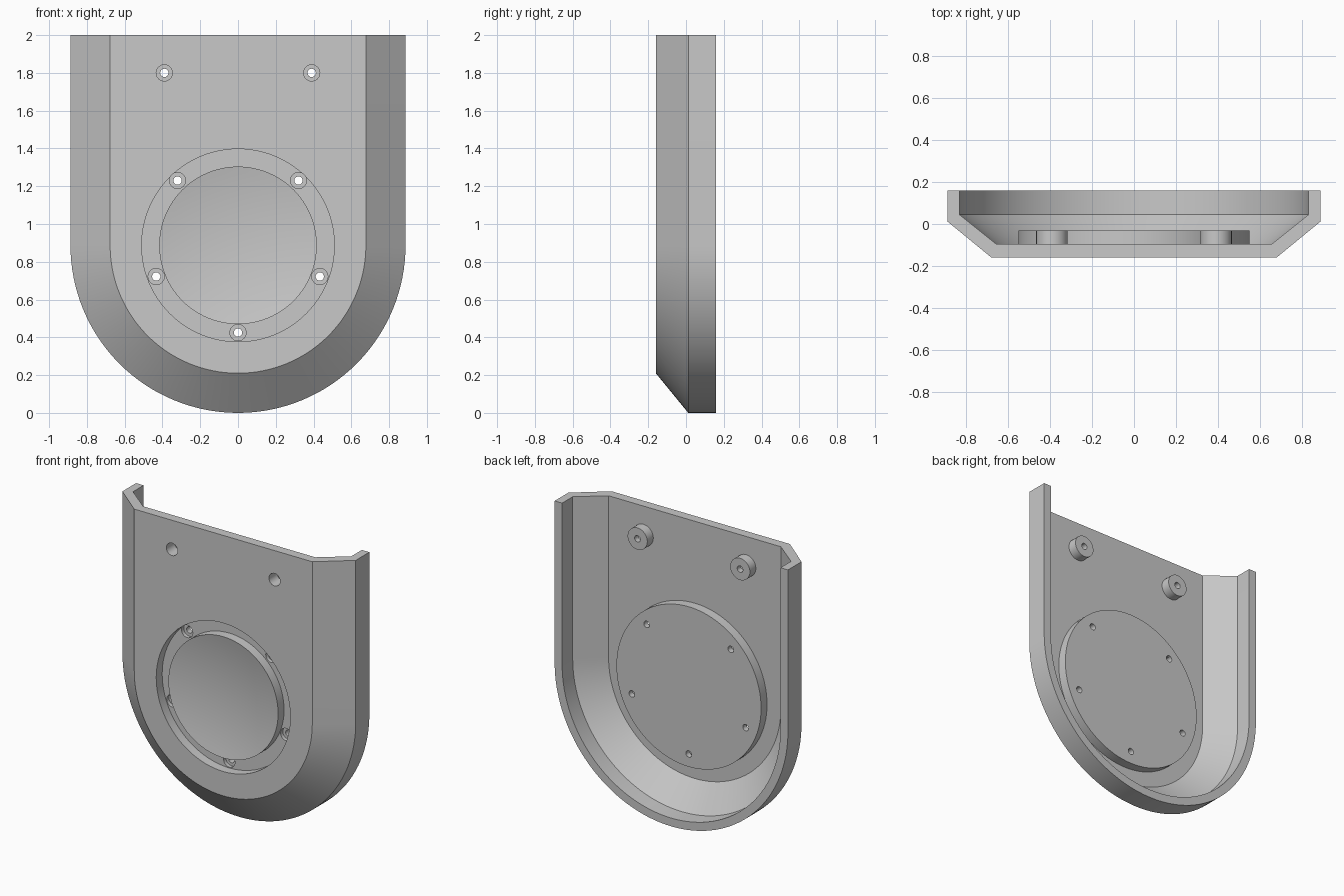
import bpy, bmesh
from math import pi, sin, cos, sqrt
from mathutils import Vector

cube = bpy.data.objects.get("Cube")
if cube:
    bpy.data.objects.remove(cube, do_unlink=True)

# Single plain grey
grey = bpy.data.materials.new("plain grey")
grey.use_nodes = True
colour = (0.58, 0.58, 0.58, 1)
grey.diffuse_color = colour
grey.node_tree.nodes["Principled BSDF"].inputs["Base Color"].default_value = colour

CENTRE_Z = 0.887
FRONT, INNER, PAD_BACK, BACK = -0.16, -0.095, -0.03, 0.16


def finish(name, bm):
    bmesh.ops.recalc_face_normals(bm, faces=bm.faces)
    mesh = bpy.data.meshes.new(name)
    bm.to_mesh(mesh)
    bm.free()
    mesh.materials.append(grey)
    obj = bpy.data.objects.new(name, mesh)
    bpy.context.collection.objects.link(obj)
    return obj


def lathe(name, profile, x, z, steps=32):
    """Revolve (radius, y) points around a front-to-back axis."""
    bm = bmesh.new()
    verts = [bm.verts.new((x + r, y, z)) for r, y in profile]
    edges = [bm.edges.new(pair) for pair in zip(verts, verts[1:])]
    bmesh.ops.spin(bm, geom=verts + edges, cent=(x, 0, z), axis=(0, 1, 0),
                   angle=2 * pi, steps=steps, use_duplicate=False)
    bmesh.ops.remove_doubles(bm, verts=bm.verts, dist=1e-5)
    return finish(name, bm)


def disc(name, radius, y0, y1, x, z, steps=32):
    return lathe(name, [(0, y0), (radius, y0), (radius, y1), (0, y1)], x, z, steps)


def combine(target, tool, operation):
    tool.hide_render = True
    mod = target.modifiers.new(operation.lower(), 'BOOLEAN')
    mod.object, mod.operation, mod.solver = tool, operation, 'EXACT'
    bpy.context.view_layer.objects.active = target
    bpy.ops.object.modifier_apply(modifier=mod.name)
    bpy.data.objects.remove(tool, do_unlink=True)


def u_outline(half_width, y, steps=64):
    """Straight sides with a half-round bottom."""
    arc = [Vector((-half_width * cos(pi * i / steps), y,
                   CENTRE_Z - half_width * sin(pi * i / steps)))
           for i in range(steps + 1)]
    return [Vector((-half_width, y, 2))] + arc + [Vector((half_width, y, 2))]


# Tray-shaped cover: outlines from the front face, over the rim, to the inside
section = [(0.677, FRONT), (0.887, 0.012), (0.887, BACK),
           (0.83, BACK), (0.83, 0.045), (0.655, INNER)]
bm = bmesh.new()
loops = [[bm.verts.new(p) for p in u_outline(w, y)] for w, y in section]
for a, b in zip(loops, loops[1:]):
    for i in range(len(a) - 1):
        bm.faces.new((a[i], a[i + 1], b[i + 1], b[i]))
bm.faces.new(loops[0])
bm.faces.new(loops[-1])
bm.faces.new([l[0] for l in loops] + [l[-1] for l in reversed(loops)])
cover = finish("cover", bm)

# Round pad and two mounting bosses on the inside
combine(cover, disc("round_pad", 0.55, -0.13, PAD_BACK, 0, CENTRE_Z, 96), 'UNION')
top_holes = [(-0.39, 1.8), (0.39, 1.8)]
for x, z in top_holes:
    combine(cover, disc("mounting_boss", 0.075, -0.13, PAD_BACK, x, z), 'UNION')

# Ring groove around a shallow concave dish
dish_r, depth = 0.417, 0.04
ball = (dish_r ** 2 + depth ** 2) / (2 * depth)
dish = []
for i in range(13):
    r = dish_r * (1 - i / 12)
    dish.append((r, FRONT + depth - ball + sqrt(ball ** 2 - r ** 2)))
groove = [(0, -0.25), (0.51, -0.25), (0.51, INNER), (dish_r, INNER)]
combine(cover, lathe("groove_cutter", groove + dish, 0, CENTRE_Z, 96), 'DIFFERENCE')

# Stepped screw holes
ring_holes = [(0, 0.425), (-0.433, 0.722), (0.433, 0.722), (-0.32, 1.23), (0.32, 1.23)]
for x, z in ring_holes + top_holes:
    step = -0.07
    profile = [(0, -0.3), (0.043, -0.3), (0.043, step),
               (0.022, step), (0.022, 0.1), (0, 0.1)]
    combine(cover, lathe("hole_cutter", profile, x, z, 24), 'DIFFERENCE')

# Smooth the rounds, keep the edges crisp
bpy.ops.object.select_all(action='DESELECT')
cover.select_set(True)
bpy.context.view_layer.objects.active = cover
bpy.ops.object.shade_smooth_by_angle(angle=pi / 9)
